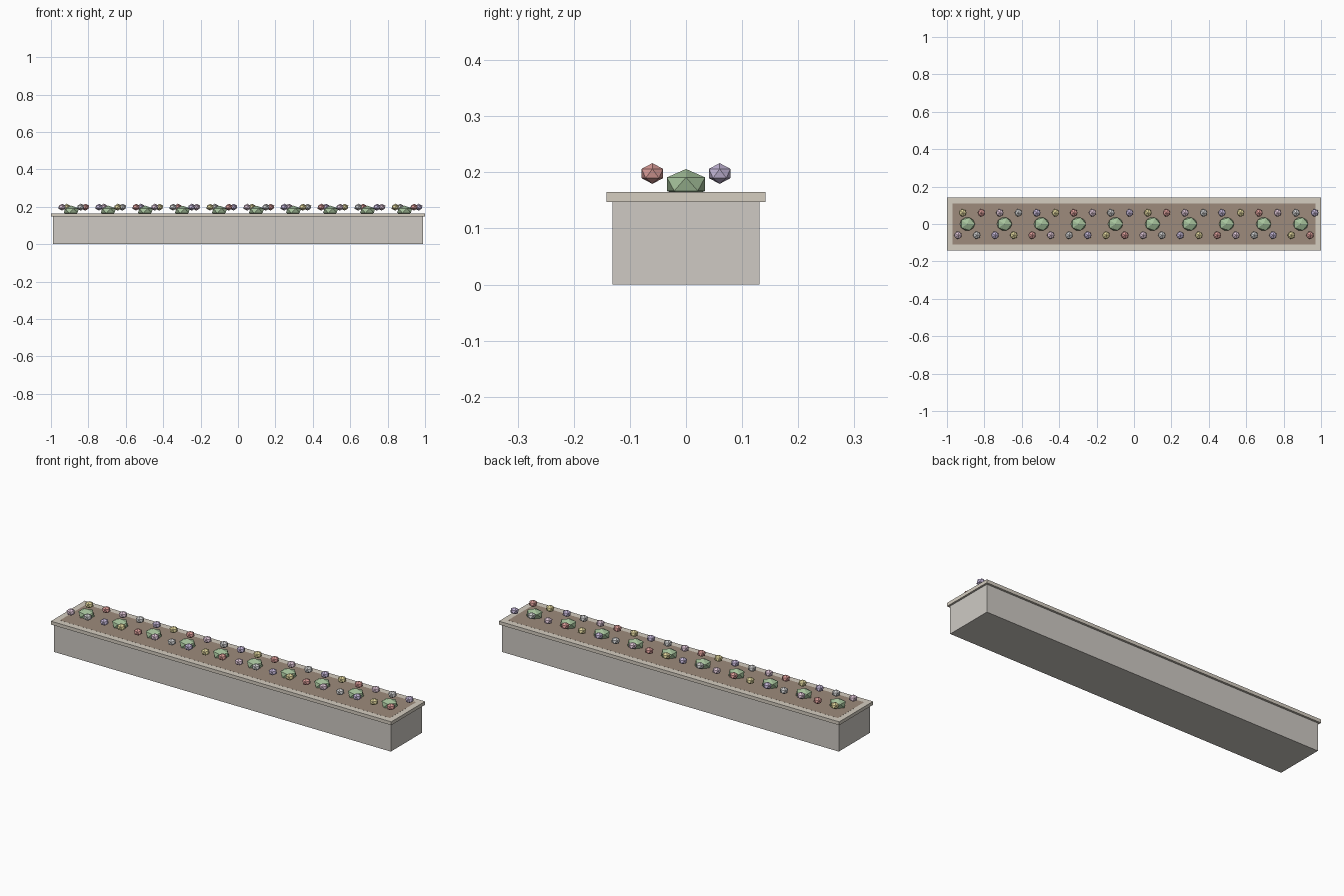
import bpy

if "Cube" in bpy.data.objects:
    bpy.data.objects.remove(bpy.data.objects["Cube"])


def material(name, rgb):
    m = bpy.data.materials.new(name)
    m.diffuse_color = (*rgb, 1)
    m.use_nodes = True
    m.node_tree.nodes["Principled BSDF"].inputs["Base Color"].default_value = m.diffuse_color
    return m


def box(name, sx, sy, z0, z1, mat):
    bpy.ops.mesh.primitive_cube_add(size=1, location=(0, 0, (z0 + z1) / 2))
    ob = bpy.context.object
    ob.name = name
    ob.scale = (sx, sy, z1 - z0)
    ob.data.materials.append(mat)


def blob(name, loc, radii, mat):
    # low-poly faceted ball, squashed to the given radii
    bpy.ops.mesh.primitive_ico_sphere_add(subdivisions=1, radius=1, location=loc)
    ob = bpy.context.object
    ob.name = name
    ob.scale = radii
    ob.data.materials.append(mat)


stone = material("stone", (0.62, 0.59, 0.55))
cap = material("cap_stone", (0.66, 0.61, 0.53))
earth = material("earth", (0.34, 0.26, 0.20))
leaf = material("leaf", (0.38, 0.54, 0.33))
petals = [material("petal_" + n, c) for n, c in (
    ("pink", (0.72, 0.55, 0.66)),
    ("white", (0.76, 0.76, 0.78)),
    ("purple", (0.55, 0.47, 0.68)),
    ("yellow", (0.74, 0.66, 0.33)),
    ("red", (0.70, 0.33, 0.31)))]

# Planter trough, overhanging rim and soil bed almost flush with the rim
box("planter_body", 1.98, 0.262, 0, 0.147, stone)
box("planter_rim", 2.0, 0.284, 0.147, 0.165, cap)
box("soil", 1.94, 0.22, 0.15, 0.1653, earth)

# Ten bushes, each with two flowers in front and two behind
step = 0.198
for i in range(10):
    x = (i - 4.5) * step
    blob(f"bush_{i}", (x, 0, 0.179), (0.045, 0.040, 0.027), leaf)
    for k in range(2):
        n = 2 * i + k
        dx = (k - 0.5) * 0.1
        size = (0.0225, 0.0225, 0.0185)
        blob(f"front_flower_{n}", (x + dx, -0.06, 0.198), size, petals[n % 5])
        blob(f"back_flower_{n}", (x + dx + 0.025, 0.06, 0.198), size, petals[(n + 3) % 5])
